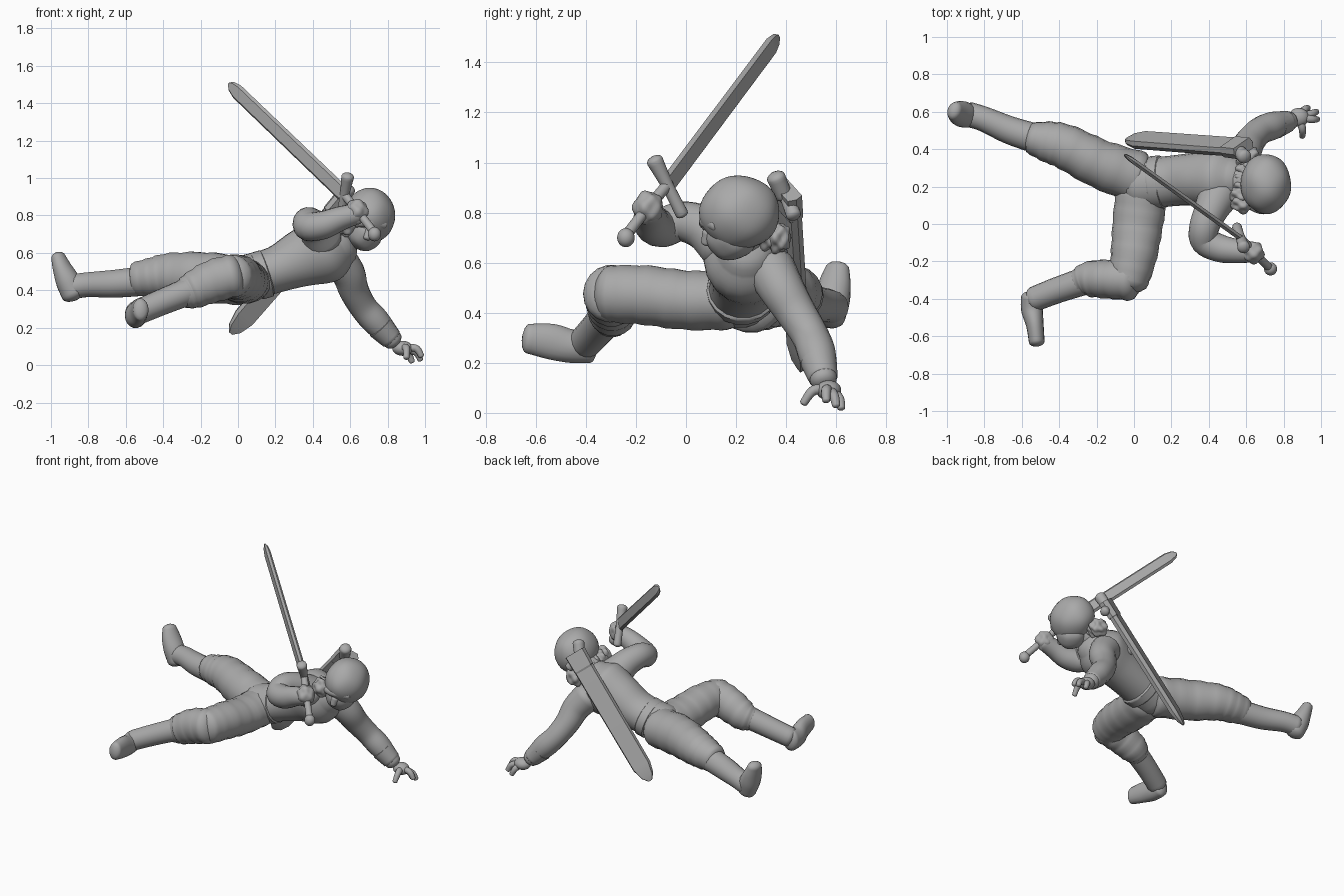
import bpy, bmesh, math, random
from mathutils import Vector, Matrix

random.seed(4)
if "Cube" in bpy.data.objects:
    bpy.data.objects.remove(bpy.data.objects["Cube"], do_unlink=True)

grey = bpy.data.materials.new("stone grey")
grey.use_nodes = True
COLOUR = (0.4, 0.4, 0.4, 1)
grey.diffuse_color = COLOUR
grey.node_tree.nodes["Principled BSDF"].inputs["Base Color"].default_value = COLOUR
UP = Vector((0, 0, 1))
SIDES, STEPS = 18, 5


def finish(name, bm, angle=50):
    mesh = bpy.data.meshes.new(name)
    bmesh.ops.recalc_face_normals(bm, faces=bm.faces)
    bm.to_mesh(mesh)
    bm.free()
    mesh.materials.append(grey)
    obj = bpy.data.objects.new(name, mesh)
    bpy.context.collection.objects.link(obj)
    bpy.ops.object.select_all(action="DESELECT")
    obj.select_set(True)
    bpy.context.view_layer.objects.active = obj
    bpy.ops.object.shade_smooth_by_angle(angle=math.radians(angle))
    return obj


def spline(a, b, c, d, t):
    return [0.5 * (2 * q + (r - p) * t + (2 * p - 5 * q + 4 * r - s) * t ** 2
                   + (3 * q - p - 3 * r + s) * t ** 3) for p, q, r, s in zip(a, b, c, d)]


def limb(name, points, folds=0.0, cap=0.6):
    """Rounded tube through (x, y, z, side radius, upright radius) points."""
    pts = [tuple(p) if len(p) == 5 else (*p, p[3]) for p in points]
    ext = [pts[0]] + pts + [pts[-1]]
    path = [spline(*ext[i:i + 4], k / STEPS) for i in range(len(pts) - 1) for k in range(STEPS)]
    path.append(list(pts[-1]))
    centre = [Vector(p[:3]) for p in path]
    last = len(path) - 1
    tangent = [(centre[min(i + 1, last)] - centre[max(i - 1, 0)]).normalized() for i in range(last + 1)]
    rings = []

    def add(i, shift, scale):
        a, b = path[i][3] * scale, path[i][4] * scale
        rings.append((centre[i] + tangent[i] * shift, tangent[i], a, b))

    for turn in (0.15, 0.45, 0.75):
        f = turn * math.pi / 2
        add(0, -math.cos(f) * path[0][3] * cap, math.sin(f))
    for i in range(last + 1):
        add(i, 0, 1 + folds * math.sin(i * 2.1))
    for turn in (0.75, 0.45, 0.15):
        f = turn * math.pi / 2
        add(last, math.cos(f) * path[last][3] * cap, math.sin(f))

    bm = bmesh.new()
    loops = []
    side = UP.cross(tangent[0]).normalized()
    for c, t, a, b in rings:
        side = (side - t * side.dot(t)).normalized()
        high = t.cross(side)
        loops.append([bm.verts.new(c + side * a * math.cos(w) + high * b * math.sin(w))
                      for w in (2 * math.pi * k / SIDES for k in range(SIDES))])
    skin(bm, loops)
    return finish(name, bm)


def skin(bm, loops):
    """Join successive rings with faces and close both ends."""
    count = len(loops[0])
    for one, two in zip(loops, loops[1:]):
        for k in range(count):
            n = (k + 1) % count
            bm.faces.new((one[k], one[n], two[n], two[k]))
    bm.faces.new(loops[0])
    bm.faces.new(loops[-1])


def ball(name, place, size, rough=0.0):
    bm = bmesh.new()
    bmesh.ops.create_icosphere(bm, subdivisions=4, radius=1)
    for v in bm.verts:
        v.co *= 1 + rough * math.sin(v.co.x * 4 + 1) * math.sin(v.co.y * 5) * math.cos(v.co.z * 4)
    bmesh.ops.transform(bm, matrix=Matrix.Translation(place) @ Matrix.Diagonal((*size, 1)), verts=bm.verts)
    return finish(name, bm)


def blade(name, start, tip, wide, width, thick, point, bevel):
    """Flat blade with bevelled edges, tapering to a point."""
    start, tip, wide = Vector(start), Vector(tip), Vector(wide)
    along = (tip - start).normalized()
    wide = (wide - along * wide.dot(along)).normalized()
    flat = along.cross(wide)
    length = (tip - start).length
    outline = [(1, 0), (bevel, 1), (-bevel, 1), (-1, 0), (-bevel, -1), (bevel, -1)]
    bm = bmesh.new()
    loops = []
    for d, s in ((0, 1), (length - point, 0.95), (length - point / 3, 0.65), (length, 0.2)):
        loops.append([bm.verts.new(start + along * d + wide * u * s * width / 2 + flat * v * s * thick / 2)
                      for u, v in outline])
    skin(bm, loops)
    return finish(name, bm, 25)


# Torso, hips and neck
limb("torso", [(0.02, 0.21, 0.46, 0.14, 0.125), (0.2, 0.23, 0.51, 0.135, 0.125),
               (0.34, 0.24, 0.57, 0.145, 0.155), (0.47, 0.24, 0.62, 0.17, 0.18),
               (0.55, 0.24, 0.66, 0.12, 0.13)])
limb("belt", [(0.1, 0.22, 0.475, 0.143, 0.13), (0.15, 0.225, 0.49, 0.143, 0.13)], cap=0.15)
limb("neck", [(0.5, 0.24, 0.66, 0.09), (0.64, 0.22, 0.74, 0.08)])

# Outstretched leg
limb("back_trouser", [(0.02, 0.25, 0.45, 0.14, 0.13), (-0.18, 0.32, 0.47, 0.13, 0.135),
                      (-0.36, 0.41, 0.48, 0.12, 0.12), (-0.46, 0.44, 0.47, 0.11, 0.105),
                      (-0.55, 0.46, 0.46, 0.085, 0.09)], folds=0.025, cap=0.3)
limb("back_shin", [(-0.5, 0.45, 0.45, 0.08), (-0.66, 0.5, 0.435, 0.075),
                   (-0.8, 0.56, 0.43, 0.067), (-0.88, 0.585, 0.42, 0.067)])
limb("back_boot", [(-0.88, 0.575, 0.38, 0.06, 0.065), (-0.91, 0.585, 0.45, 0.07, 0.065),
                   (-0.94, 0.595, 0.52, 0.065, 0.05), (-0.96, 0.605, 0.575, 0.05, 0.038)])

# Bent leg
limb("front_thigh", [(0.04, 0.16, 0.45, 0.14, 0.12), (0.02, 0, 0.45, 0.135, 0.12),
                     (0, -0.16, 0.47, 0.125, 0.12), (-0.03, -0.3, 0.475, 0.11, 0.115)], folds=0.02)
limb("front_trouser_cuff", [(-0.02, -0.3, 0.48, 0.11, 0.115), (-0.13, -0.295, 0.45, 0.105, 0.115),
                            (-0.24, -0.295, 0.4, 0.095, 0.1), (-0.29, -0.31, 0.38, 0.075, 0.08)],
     folds=0.03, cap=0.5)
limb("front_shin", [(-0.25, -0.3, 0.4, 0.075), (-0.4, -0.35, 0.34, 0.07), (-0.53, -0.4, 0.285, 0.067)])
limb("front_boot", [(-0.55, -0.39, 0.27, 0.055, 0.072), (-0.545, -0.46, 0.267, 0.058, 0.068),
                    (-0.53, -0.54, 0.285, 0.047, 0.072), (-0.52, -0.63, 0.297, 0.042, 0.06)])

# Supporting arm with spread fingers
limb("left_arm", [(0.53, 0.34, 0.57, 0.1), (0.59, 0.385, 0.49, 0.09), (0.62, 0.44, 0.4, 0.08),
                  (0.67, 0.495, 0.31, 0.074), (0.74, 0.525, 0.23, 0.075), (0.83, 0.55, 0.13, 0.053)])
limb("left_wrist_guard", [(0.76, 0.53, 0.205, 0.073), (0.82, 0.548, 0.14, 0.059)], cap=0.15)
ball("left_palm", (0.88, 0.57, 0.09), (0.055, 0.05, 0.04))
for name, mid, end in (("thumb", (0.9, 0.51, 0.09), (0.9, 0.47, 0.04)),
                       ("index", (0.95, 0.56, 0.09), (0.98, 0.56, 0.05)),
                       ("middle", (0.95, 0.59, 0.07), (0.975, 0.6, 0.03)),
                       ("little", (0.91, 0.61, 0.06), (0.93, 0.62, 0.02))):
    limb("left_" + name + "_finger", [(0.88, 0.57, 0.09, 0.022), (*mid, 0.02), (*end, 0.016)])

# Sword arm
limb("right_arm", [(0.45, 0.15, 0.68, 0.11), (0.41, 0.07, 0.74, 0.09), (0.375, -0.02, 0.765, 0.08),
                   (0.38, -0.09, 0.74, 0.078), (0.46, -0.13, 0.75, 0.075), (0.55, -0.145, 0.785, 0.065),
                   (0.64, -0.15, 0.81, 0.055)])
ball("right_fist", (0.635, -0.15, 0.82), (0.06, 0.06, 0.065), 0.12)

# Raised sword
EDGE = Vector((0.49, -0.35, 0.8))
CROSS = Vector((0.15, -0.45, 0.88))
hilt = Vector((0.57, -0.075, 0.91))
blade("sword_blade", hilt, (-0.05, 0.37, 1.505), EDGE, 0.088, 0.03, 0.07, 0.7)
limb("sword_guard", [(*(hilt + CROSS * s), r) for s, r in ((-0.13, 0.026), (0, 0.025), (0.11, 0.034))])
limb("sword_grip", [(*hilt, 0.023), (0.65, -0.16, 0.81, 0.022), (0.72, -0.23, 0.72, 0.022)])
ball("sword_pommel", (0.73, -0.24, 0.7), (0.035, 0.035, 0.038))

# Sheath on the back, lying obliquely, with its collar and short hilt
ACROSS = (1, 0.8, -1)
blade("back_sheath", (0.56, 0.41, 0.86), (-0.04, 0.455, 0.17), ACROSS, 0.135, 0.05, 0.11, 0.85)
blade("sheath_collar", (0.585, 0.405, 0.89), (0.49, 0.415, 0.78), ACROSS, 0.145, 0.065, 0.03, 0.85)
limb("spare_hilt", [(0.56, 0.39, 0.87, 0.035), (0.59, 0.36, 0.94, 0.038)])
limb("spare_guard", [(0.56, 0.4, 0.87, 0.028), (0.61, 0.43, 0.79, 0.03)])
limb("sheath_strap", [(0.36, 0.37, 0.6, 0.025), (0.36, 0.42, 0.62, 0.025)])

# Head, cap, face and beard
ball("cap", (0.705, 0.215, 0.8), (0.135, 0.16, 0.148), 0.02)
ball("face", (0.68, 0.18, 0.71), (0.095, 0.105, 0.1), 0.04)
limb("nose", [(0.7, 0.09, 0.72, 0.025), (0.69, 0.08, 0.68, 0.02)])
limb("brow", [(0.61, 0.11, 0.76, 0.025), (0.69, 0.08, 0.765, 0.028), (0.78, 0.12, 0.75, 0.025)])
for i in range(8):
    x, y = 0.62 + 0.016 * i, 0.13 + 0.024 * i
    drop = random.uniform(0.585, 0.635)
    limb("beard_lock_%d" % i, [(x, y, 0.69, 0.04), (x, y, drop, 0.024)])
for i in range(7):
    w = i / 6
    place = (0.57 + 0.05 * w + random.uniform(-0.015, 0.015), 0.11 + 0.26 * w, 0.76 - 0.06 * w)
    ball("hair_tuft_%d" % i, place, (0.06, 0.05, 0.06), 0.2)
